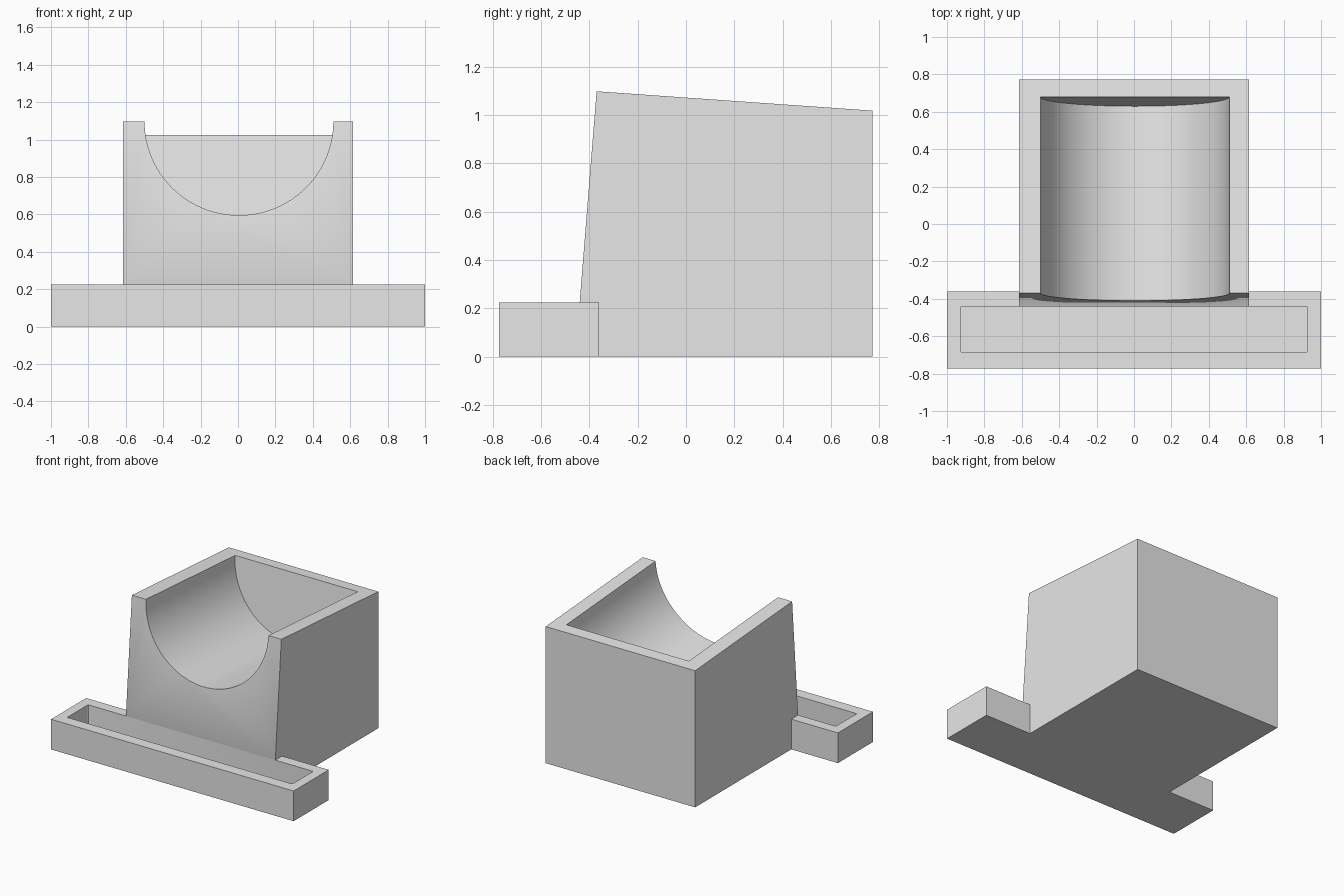
import bpy
import bmesh
from math import cos, sin, tau, radians

default = bpy.data.objects.get("Cube")
if default:
    bpy.data.objects.remove(default, do_unlink=True)

grey = bpy.data.materials.new("light grey")
grey.use_nodes = True
colour = (0.8, 0.8, 0.8, 1)
grey.diffuse_color = colour
grey.node_tree.nodes["Principled BSDF"].inputs["Base Color"].default_value = colour


def finish(name, bm):
    """Turn a bmesh into a grey object."""
    bmesh.ops.recalc_face_normals(bm, faces=bm.faces)
    mesh = bpy.data.meshes.new(name)
    bm.to_mesh(mesh)
    bm.free()
    mesh.materials.append(grey)
    obj = bpy.data.objects.new(name, mesh)
    bpy.context.collection.objects.link(obj)
    return obj


def loft(name, ring_a, ring_b):
    """Closed solid between two matching rings of points."""
    bm = bmesh.new()
    a = [bm.verts.new(p) for p in ring_a]
    b = [bm.verts.new(p) for p in ring_b]
    bm.faces.new(a)
    bm.faces.new(b)
    for i in range(len(a)):
        j = (i + 1) % len(a)
        bm.faces.new((a[i], a[j], b[j], b[i]))
    return finish(name, bm)


def box(name, low, high, corner=0):
    """Box between two corners, with optional rounded upright edges."""
    bm = bmesh.new()
    bmesh.ops.create_cube(bm, size=1)
    for v in bm.verts:
        v.co = [l + (c + 0.5) * (h - l) for c, l, h in zip(v.co, low, high)]
    if corner:
        upright = [e for e in bm.edges
                   if abs(e.verts[0].co.z - e.verts[1].co.z) > 0.01]
        bmesh.ops.bevel(bm, geom=upright, offset=corner, segments=3,
                        profile=0.5, affect='EDGES')
    return finish(name, bm)


def carve(obj, cutter):
    """Cut one solid out of another, then shade the curved faces smooth."""
    mod = obj.modifiers.new("carve", 'BOOLEAN')
    mod.operation = 'DIFFERENCE'
    mod.solver = 'EXACT'
    mod.object = cutter
    bpy.ops.object.select_all(action='DESELECT')
    bpy.context.view_layer.objects.active = obj
    obj.select_set(True)
    bpy.ops.object.modifier_apply(modifier=mod.name)
    bpy.data.objects.remove(cutter, do_unlink=True)
    bpy.ops.object.shade_smooth_by_angle(angle=radians(30))


# Block with a leaning front and a top sloping down to the back
front_y, front_z, slope = -0.37, 1.098, 0.07
back_y = 0.772
top_back = front_z - slope * (back_y - front_y)
side = [(-0.36, 0), (back_y, 0), (back_y, top_back),
        (front_y, front_z), (-0.44, 0.225)]
half = 0.616
block = loft("cradle_block", [(-half, y, z) for y, z in side],
             [(half, y, z) for y, z in side])

# Half-round trough along the sloping top, open at the front
radius, centre_x, lean, steps = 0.505, 0.005, 0.1, 96


def trough_ring(end_y):
    ring = []
    for i in range(steps):
        drop = radius * sin(tau * i / steps)
        y = end_y + lean * drop
        z = front_z - slope * (y - front_y) + drop
        ring.append((centre_x + radius * cos(tau * i / steps), y, z))
    return ring


carve(block, loft("trough_cutter", trough_ring(-0.7), trough_ring(0.68)))

# Wide tray across the front with a long pocket
tray = box("front_tray", (-1, -0.773, 0), (1, -0.36, 0.225))
carve(tray, box("pocket_cutter", (-0.928, -0.686, 0.06),
                (0.928, -0.44, 0.4), corner=0.008))
